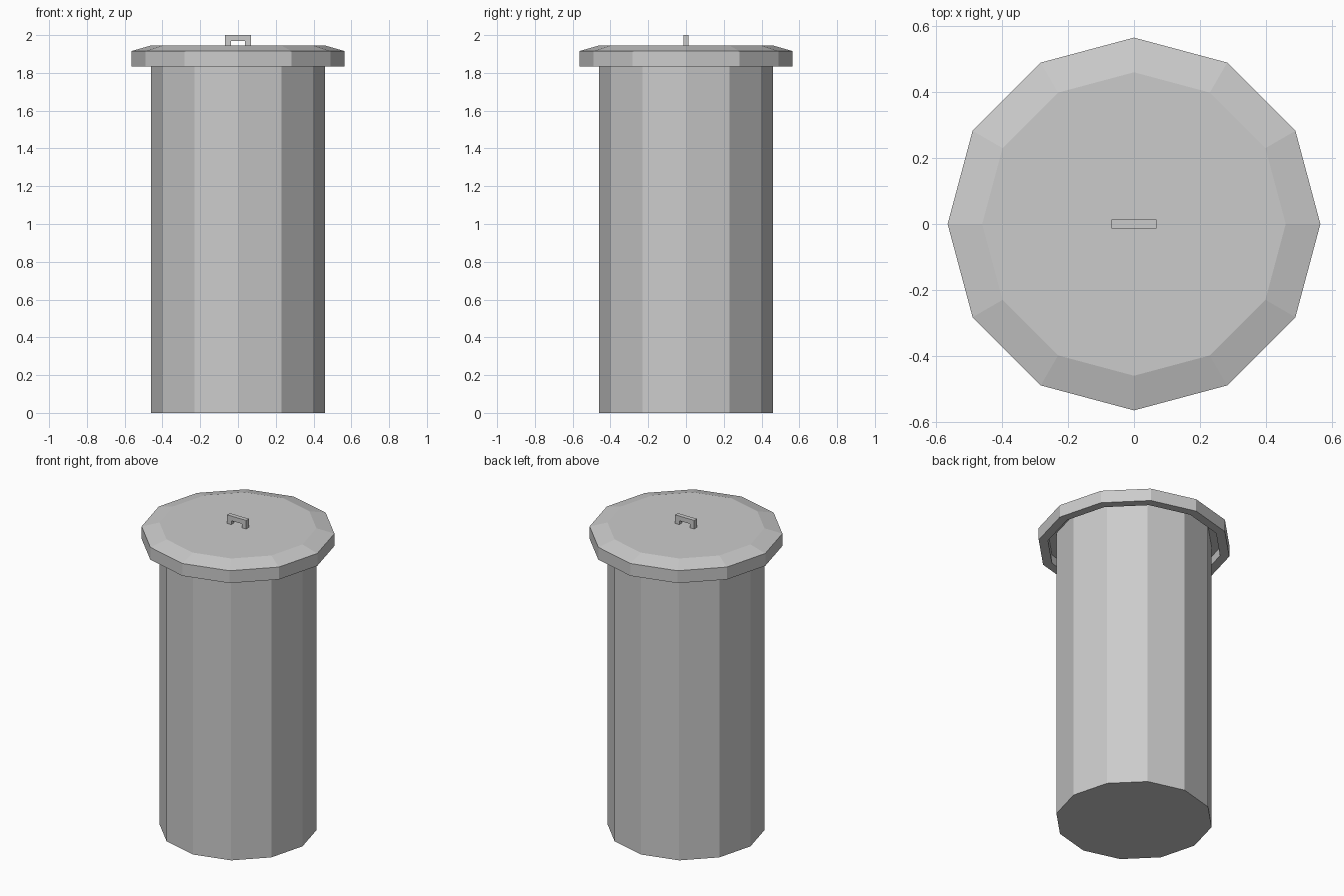
import bpy, bmesh
from math import cos, sin, pi

if "Cube" in bpy.data.objects:
    bpy.data.objects.remove(bpy.data.objects["Cube"])

SIDES = 12


def finish(name, bm):
    bmesh.ops.recalc_face_normals(bm, faces=bm.faces)
    mesh = bpy.data.meshes.new(name)
    bm.to_mesh(mesh)
    bm.free()
    obj = bpy.data.objects.new(name, mesh)
    bpy.context.collection.objects.link(obj)
    return obj


def lathe(name, profile):
    """Revolve (radius, z) points into faceted rings, capping both ends."""
    bm = bmesh.new()
    rings = [[bm.verts.new((r * cos(2 * pi * i / SIDES), r * sin(2 * pi * i / SIDES), z))
              for i in range(SIDES)] for r, z in profile]
    for a, b in zip(rings, rings[1:]):
        for i in range(SIDES):
            j = (i + 1) % SIDES
            bm.faces.new((a[i], a[j], b[j], b[i]))
    bm.faces.new(rings[0])
    bm.faces.new(rings[-1])
    return finish(name, bm)


# Hollow bin body: outer wall, lip, inner wall and floor
lathe("bin_body", [(0.46, 0), (0.46, 1.89), (0.43, 1.89), (0.43, 0.03)])

# Overhanging lid with bevelled top and recessed underside
lathe("lid", [(0.46, 1.945), (0.565, 1.915), (0.565, 1.835),
              (0.51, 1.835), (0.51, 1.89)])

# Arched lid handle: bracket outline extruded along y
outline = [(-0.068, 1.945), (-0.068, 2.0), (0.068, 2.0), (0.068, 1.945),
           (0.038, 1.945), (0.038, 1.97), (-0.038, 1.97), (-0.038, 1.945)]
bm = bmesh.new()
face = bm.faces.new([bm.verts.new((x, -0.014, z)) for x, z in outline])
ext = bmesh.ops.extrude_face_region(bm, geom=[face], use_keep_orig=True)
moved = [v for v in ext["geom"] if isinstance(v, bmesh.types.BMVert)]
bmesh.ops.translate(bm, verts=moved, vec=(0, 0.028, 0))
finish("lid_handle", bm)
